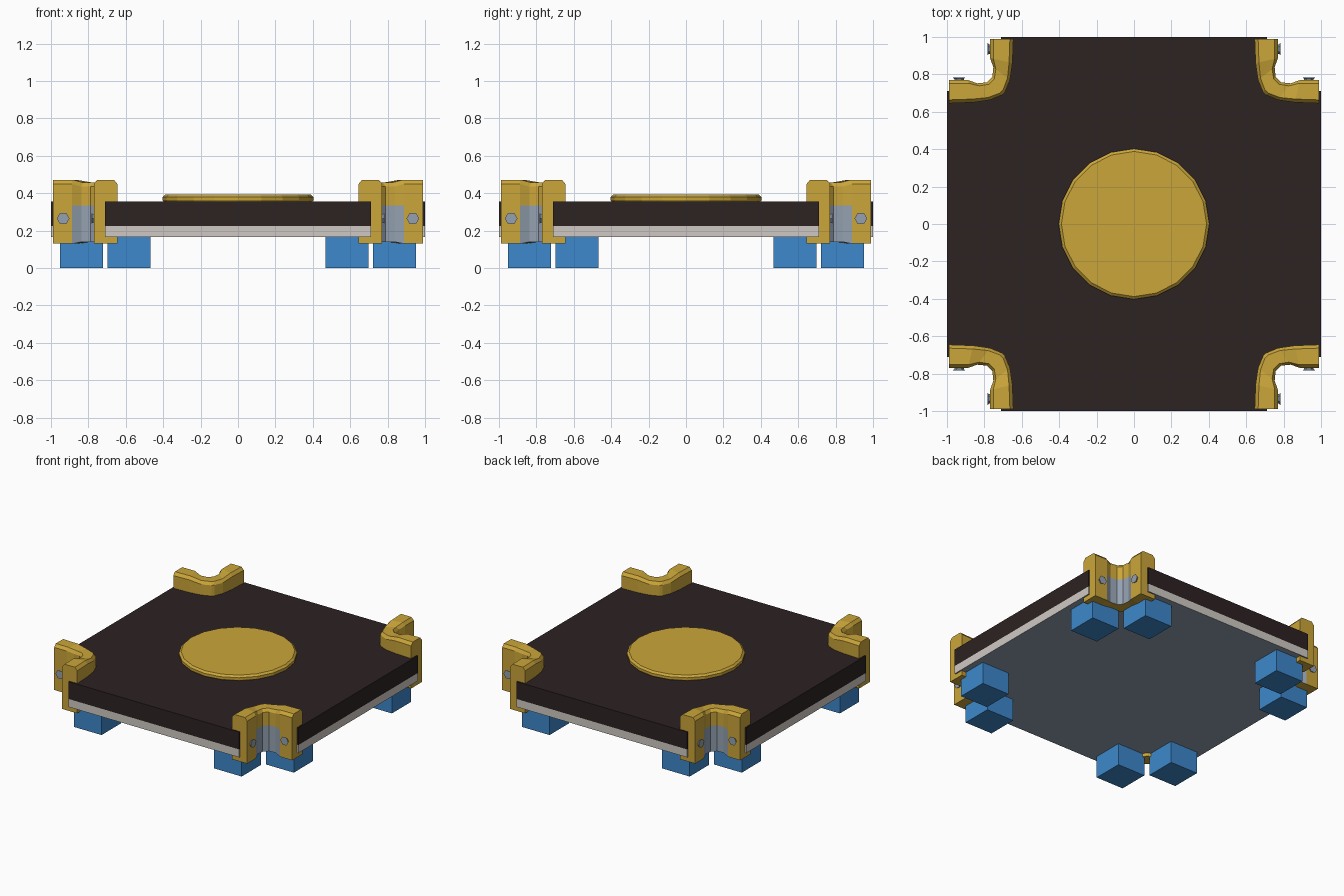
import bpy, bmesh
from math import cos, sin, pi
from mathutils import Matrix, Vector

if "Cube" in bpy.data.objects:
    bpy.data.objects.remove(bpy.data.objects["Cube"], do_unlink=True)


def material(name, rgb):
    linear = [((c / 255 + 0.055) / 1.055) ** 2.4 for c in rgb] + [1]
    m = bpy.data.materials.new(name)
    m.use_nodes = True
    m.diffuse_color = linear
    m.node_tree.nodes["Principled BSDF"].inputs["Base Color"].default_value = linear
    return m


DARK = material("dark brown", (45, 34, 34))
PALE = material("pale grey", (208, 201, 196))
GOLD = material("gold yellow", (203, 166, 58))
STEEL = material("steel grey", (148, 161, 176))
BLUE = material("bright blue", (61, 136, 204))


def loft(name, rings, mats, rule=None, turn=0):
    """Join closed rings into a capped solid, turned about z by quarter turns."""
    bm = bmesh.new()
    loops = [[bm.verts.new(p) for p in ring] for ring in rings]
    n = len(loops[0])
    for a, b in zip(loops, loops[1:]):
        for i in range(n):
            j = (i + 1) % n
            bm.faces.new((a[i], a[j], b[j], b[i]))
    bm.faces.new(loops[0])
    bm.faces.new(loops[-1])
    bmesh.ops.recalc_face_normals(bm, faces=bm.faces)
    if rule:
        for f in bm.faces:
            f.material_index = int(rule(f))
    bm.transform(Matrix.Rotation(turn * pi / 2, 4, "Z"))
    mesh = bpy.data.meshes.new(name)
    bm.to_mesh(mesh)
    bm.free()
    for m in mats:
        mesh.materials.append(m)
    obj = bpy.data.objects.new(name, mesh)
    bpy.context.collection.objects.link(obj)
    return obj


def flat_ring(outline, z):
    return [(x, y, z) for x, y in outline]


def circle(r, n):
    return [(r * cos(2 * pi * i / n), r * sin(2 * pi * i / n)) for i in range(n)]


def mirrored(half):
    """Complete a path across the corner diagonal."""
    return half + [(y, x) for x, y in reversed(half)]


# Square plate with scooped corners, in two layers
notch = mirrored([(1, 0.71), (0.85, 0.71), (0.77, 0.715), (0.735, 0.725)])
outline = []
for k in range(4):
    spin = Matrix.Rotation(k * pi / 2, 2)
    outline += [tuple(spin @ Vector(p)) for p in notch]
loft("plate_top", [flat_ring(outline, 0.225), flat_ring(outline, 0.355)], [DARK])
loft("plate_base", [flat_ring(outline, 0.165), flat_ring(outline, 0.225)],
     [PALE, STEEL], lambda f: f.normal.z < -0.5)

# Raised centre disc with a bevelled rim
loft("centre_disc", [flat_ring(circle(r, 20), z) for r, z in
                     ((0.395, 0.35), (0.403, 0.363), (0.403, 0.38), (0.388, 0.393))], [GOLD])

# Clamp path (inner and outer edges) and its C-shaped section (across, height)
inner = mirrored([(0.99, 0.645), (0.86, 0.65), (0.77, 0.663), (0.705, 0.69)])
outer = mirrored([(0.99, 0.77), (0.888, 0.77), (0.838, 0.752), (0.788, 0.757)])
section = [(0, 0.355), (0, 0.45), (0.15, 0.472), (0.85, 0.472), (1, 0.45), (1, 0.335),
           (1, 0.13), (0, 0.13), (0, 0.165), (0.5, 0.165), (0.5, 0.355)]


def clamp_ring(a, b, bend):
    ring = []
    for t, z in section:
        if bend:
            z += -0.015 if z > 0.4 else 0.01 if z < 0.14 else 0
        p = Vector(a).lerp(Vector(b), t)
        ring.append((p.x, p.y, z))
    return ring


def in_scoop(f):
    """Lower outer faces around the bend."""
    c = f.calc_center_median()
    return (abs(f.normal.z) < 0.3 and min(c.x, c.y) > 0.74 and max(c.x, c.y) < 0.88
            and 0.2 < c.z < 0.27 and f.normal.x + f.normal.y > 0.5)


def bolt_ring(r, depth, swap):
    ring = [(0.935 + u, depth, 0.265 + v) for u, v in circle(r, 6)]
    return [(y, x, z) for x, y, z in ring] if swap else ring


def foot_ring(cx, cy, z, h=0.115):
    return [(cx - h, cy - h, z), (cx + h, cy - h, z), (cx + h, cy + h, z), (cx - h, cy + h, z)]


for k, corner in enumerate(("back_left", "back_right", "front_right", "front_left")):
    # Corner clamp
    rings = [clamp_ring(a, b, 1 < i < 6) for i, (a, b) in enumerate(zip(inner, outer))]
    loft(corner + "_clamp", rings, [GOLD, STEEL], in_scoop, k)
    for side in (0, 1):
        # Hexagonal bolt heads
        loft(f"{corner}_bolt_{side + 1}",
             [bolt_ring(r, d, side) for r, d in ((0.025, 0.765), (0.025, 0.775), (0.034, 0.784))],
             [STEEL], turn=k)
        # Square feet
        cx, cy = (0.838, 0.583) if side else (0.583, 0.838)
        loft(f"{corner}_foot_{side + 1}", [foot_ring(cx, cy, 0), foot_ring(cx, cy, 0.17)],
             [BLUE], turn=k)
